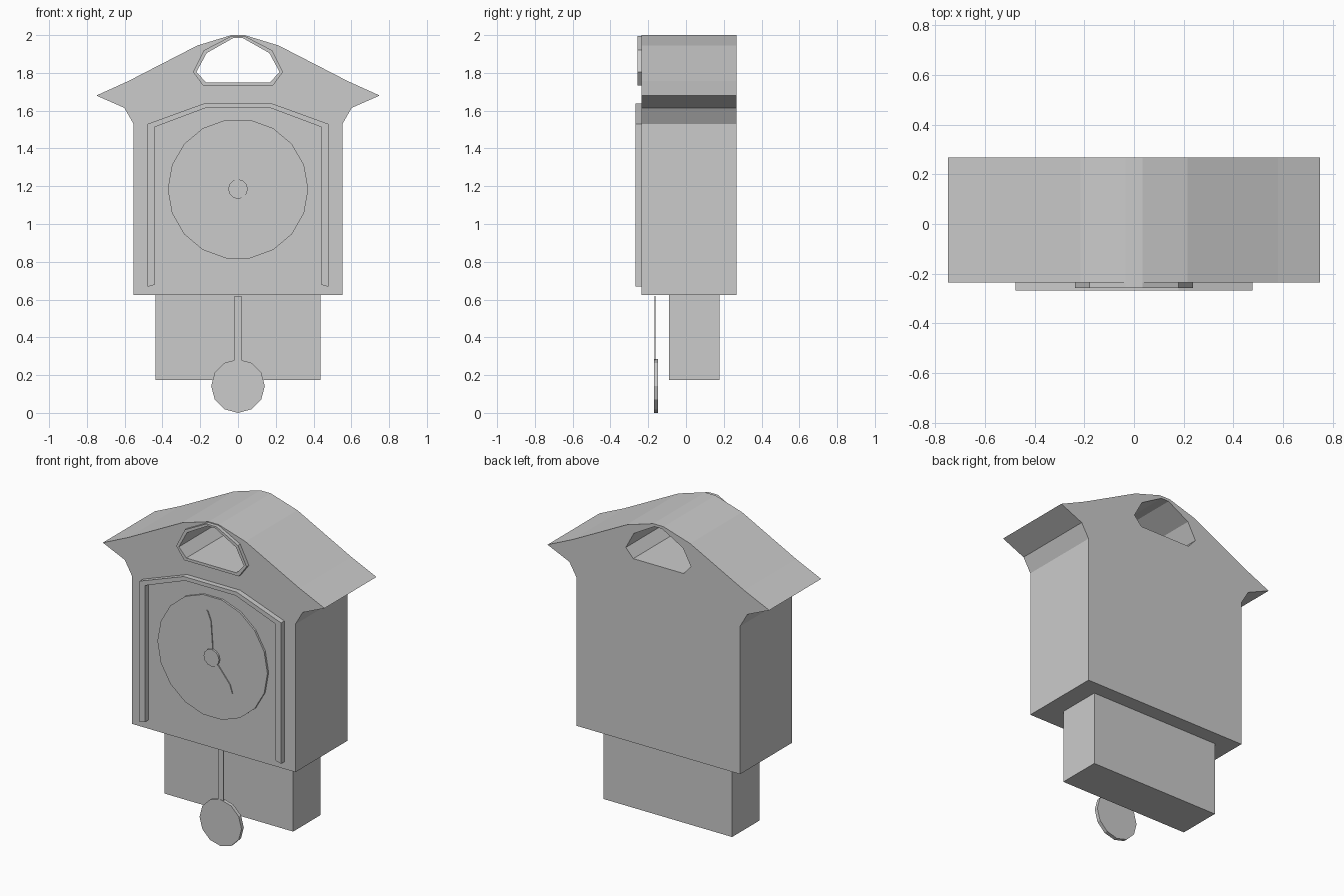
import bpy, bmesh
from math import sin, cos, pi
from mathutils import Matrix

if "Cube" in bpy.data.objects:
    bpy.data.objects.remove(bpy.data.objects["Cube"])


def mirrored(half):
    """Close a right-hand half outline (top to bottom) into a symmetric loop."""
    return half + [(-x, z) for x, z in reversed(half)]


def circle(cx, cz, r, n):
    return [(cx + r * cos(2 * pi * i / n), cz + r * sin(2 * pi * i / n)) for i in range(n)]


def plate(name, loops, y0, y1):
    """Extrude x/z outlines (inner loops become holes) from y0 to y1."""
    cu = bpy.data.curves.new(name, 'CURVE')
    cu.dimensions, cu.fill_mode, cu.extrude = '2D', 'BOTH', (y1 - y0) / 2
    for loop in loops:
        sp = cu.splines.new('POLY')
        sp.points.add(len(loop) - 1)
        for p, (x, z) in zip(sp.points, loop):
            p.co = (x, z, 0, 1)
        sp.use_cyclic_u, sp.use_smooth = True, False
    tmp = bpy.data.objects.new(name + "_curve", cu)
    bpy.context.collection.objects.link(tmp)
    dg = bpy.context.evaluated_depsgraph_get()
    me = bpy.data.meshes.new_from_object(tmp.evaluated_get(dg))
    bpy.data.objects.remove(tmp)
    # Weld caps to walls and stand the plate upright
    bm = bmesh.new()
    bm.from_mesh(me)
    bmesh.ops.remove_doubles(bm, verts=bm.verts, dist=1e-5)
    bmesh.ops.transform(bm, verts=bm.verts,
                        matrix=Matrix.Translation((0, (y0 + y1) / 2, 0)) @ Matrix.Rotation(pi / 2, 4, 'X'))
    bmesh.ops.recalc_face_normals(bm, faces=bm.faces)
    for f in bm.faces:
        f.smooth = False
    bm.to_mesh(me)
    bm.free()
    me.name = name
    ob = bpy.data.objects.new(name, me)
    bpy.context.collection.objects.link(ob)
    return ob


FRONT, BACK = -0.235, 0.267

# House-shaped case with flared eaves and a gable opening
case = mirrored([(0.035, 2.0), (0.215, 1.945), (0.58, 1.757), (0.75, 1.68),
                 (0.602, 1.615), (0.553, 1.53), (0.553, 0.625)])
opening = mirrored([(0.026, 1.984), (0.166, 1.905), (0.22, 1.805), (0.17, 1.75)])
plate("clock_case", [case, opening], FRONT, BACK)

# Frame around the gable opening
frame = mirrored([(0.035, 1.995), (0.18, 1.92), (0.238, 1.805), (0.185, 1.733)])
plate("opening_frame", [frame, opening], -0.257, FRONT)

# Arched trim around the dial
trim = mirrored([(0.18, 1.638), (0.478, 1.53), (0.478, 0.668),
                 (0.442, 0.678), (0.442, 1.513), (0.17, 1.615)])
# the inner edge is part of each half, so build the full strip in order
outer = [(0.478, 0.668), (0.478, 1.53), (0.18, 1.638)]
inner = [(0.442, 0.678), (0.442, 1.513), (0.17, 1.615)]
flip = lambda pts: [(-x, z) for x, z in reversed(pts)]
trim = outer + flip(outer) + [(-x, z) for x, z in inner] + inner[::-1]
plate("dial_trim", [trim], -0.267, FRONT)

# Dial, hands and hub
CZ = 1.185
plate("dial", [circle(0, CZ, 0.372, 18)], -0.247, FRONT)


def hand(name, length, angle):
    # Leaf-shaped hand, angle measured clockwise from twelve
    half = [(0.005, length), (0.021, length * 0.78), (0.011, 0.03)]
    c, s = cos(angle), sin(angle)
    pts = [(x * c + z * s, CZ - x * s + z * c) for x, z in mirrored(half)]
    plate(name, [pts], -0.253, -0.246)


hand("minute_hand", 0.28, -0.125)
hand("hour_hand", 0.23, 2.52)
plate("hand_hub", [circle(0, CZ, 0.052, 12)], -0.258, -0.246)

# Lower box behind the pendulum
plate("lower_box", [mirrored([(0.436, 0.63), (0.436, 0.175)])], -0.09, 0.177)

# Pendulum
plate("pendulum_rod", [mirrored([(0.019, 0.618), (0.019, 0.27)])], -0.167, -0.161)
plate("pendulum_bob", [circle(0, 0.142, 0.142, 12)], -0.169, -0.147)
